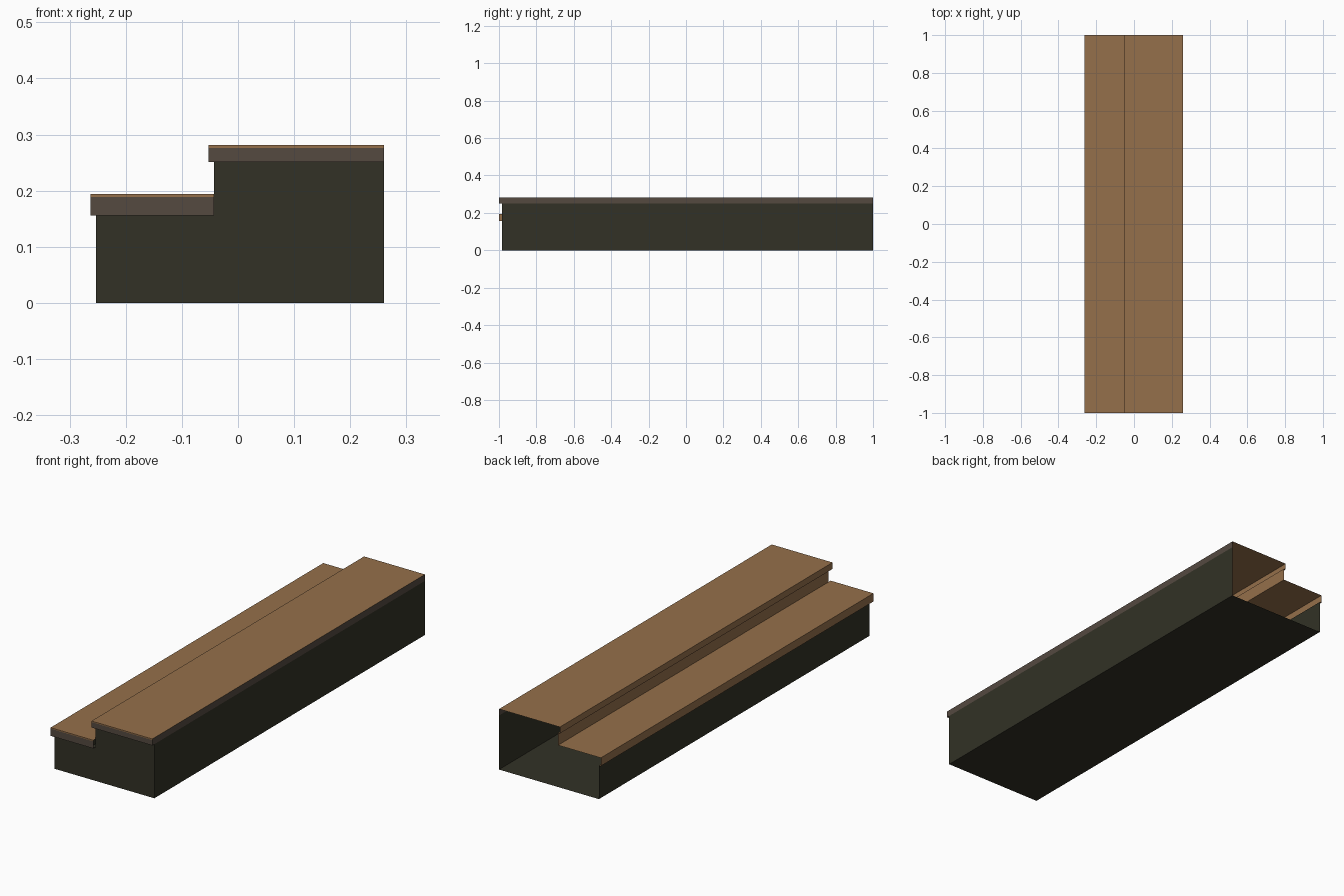
import bpy, bmesh

if "Cube" in bpy.data.objects:
    bpy.data.objects.remove(bpy.data.objects["Cube"])


def material(name, rgb):
    m = bpy.data.materials.new(name)
    m.diffuse_color = (*rgb, 1)
    m.use_nodes = True
    m.node_tree.nodes["Principled BSDF"].inputs["Base Color"].default_value = m.diffuse_color
    return m


WOOD = material("brown_wood", (0.30, 0.16, 0.07))
DARK = material("dark_olive", (0.032, 0.031, 0.019))
GREY = material("grey_brown", (0.089, 0.067, 0.051))
MATS = [WOOD, DARK, GREY]


def shell(name, faces):
    """Thin open shell from (corner list, material) pairs."""
    bm = bmesh.new()
    for pts, mat in faces:
        f = bm.faces.new([bm.verts.new(p) for p in pts])
        f.material_index = MATS.index(mat)
    bmesh.ops.remove_doubles(bm, verts=bm.verts, dist=0.0005)
    me = bpy.data.meshes.new(name)
    bm.to_mesh(me)
    bm.free()
    for m in MATS:
        me.materials.append(m)
    ob = bpy.data.objects.new(name, me)
    bpy.context.collection.objects.link(ob)


def flat(x0, x1, y0, y1, z):
    return [(x0, y0, z), (x1, y0, z), (x1, y1, z), (x0, y1, z)]


def side(x, y0, y1, z0, z1):
    p = [(x, y0, z0), (x, y1, z0), (x, y1, z1), (x, y0, z1)]
    return p if x > 0 else p[::-1]


def end(x0, x1, y, z0, z1):
    return [(x0, y, z0), (x1, y, z0), (x1, y, z1), (x0, y, z1)]


XL, XM, XR = -0.253, -0.043, 0.26   # lower riser, upper riser, right wall
YB, YE, YF = -0.985, -1.0, 1.0      # body front, tread end, open back
Z1, T1, Z2, T2 = 0.156, 0.194, 0.251, 0.281
LIP, RIM = 0.0095, 0.005            # nosing overhang, thin top edge

# Body: floor, walls and stepped end panel, open at the back
profile = [(XL, 0), (XR, 0), (XR, Z2), (XM, Z2), (XM, Z1), (XL, Z1)]
shell("step_body", [
    (flat(XL, XR, YB, YF, 0)[::-1], DARK),
    (side(XL, YB, YF, 0, Z1), DARK),
    (side(XR, YB, YF, 0, Z2), DARK),
    ([(x, YB, z) for x, z in profile], DARK),
])

# Wooden riser between the two treads
shell("upper_riser", [(side(XM, YB, YF, T1, Z2), WOOD)])


def tread(name, x_riser, x_right, z0, z1, right_band):
    x0 = x_riser - LIP
    faces = [
        (flat(x0, x_right, YE, YF, z1), WOOD),             # walking surface
        (side(x0, YE, YF, z0, z1), WOOD),                  # nosing
        (flat(x0, x_riser, YE, YF, z0)[::-1], WOOD),       # nosing underside
        (flat(x_riser, x_right, YE, YB, z0)[::-1], GREY),  # end underside
        (end(x0, x_right, YE, z0, z1 - RIM), GREY),        # end cap
        (end(x0, x_right, YE, z1 - RIM, z1), WOOD),        # end cap top edge
    ]
    if right_band:
        faces.append((side(x_right, YE, YF, z0, z1), GREY))
    shell(name, faces)


tread("lower_tread", XL, XM, Z1, T1, False)
tread("upper_tread", XM, XR, Z2, T2, True)
